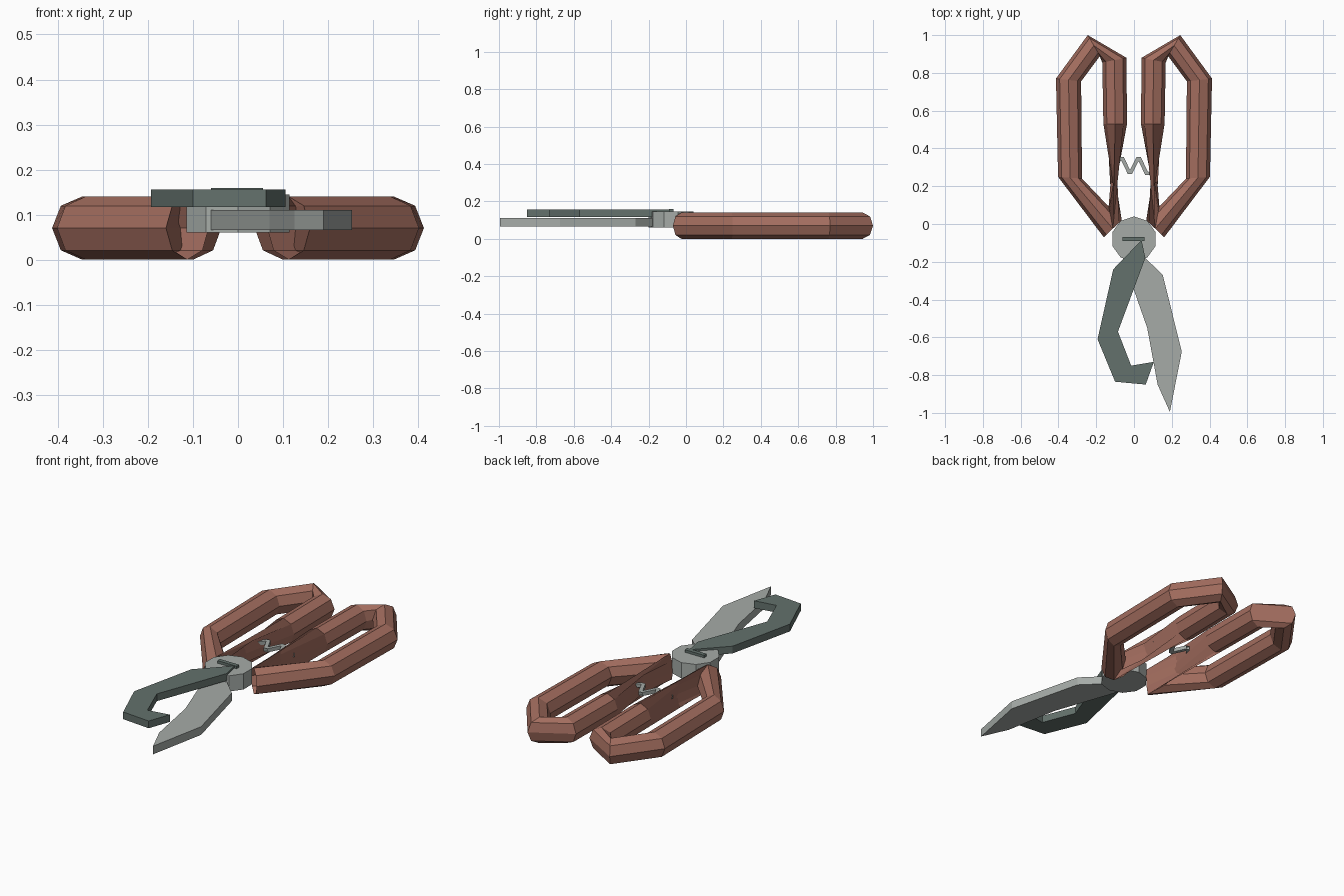
import bpy, bmesh, math
from mathutils import Vector

if "Cube" in bpy.data.objects:
    bpy.data.objects.remove(bpy.data.objects["Cube"])


def material(name, rgb):
    m = bpy.data.materials.new(name)
    m.diffuse_color = (*rgb, 1)
    m.use_nodes = True
    m.node_tree.nodes["Principled BSDF"].inputs["Base Color"].default_value = m.diffuse_color
    return m


BROWN = material("handle brown", (0.37, 0.155, 0.115))
LIGHT = material("light steel", (0.38, 0.41, 0.39))
DARK = material("dark steel", (0.125, 0.165, 0.15))


def finish(bm, name, mat):
    bmesh.ops.recalc_face_normals(bm, faces=bm.faces)
    mesh = bpy.data.meshes.new(name)
    bm.to_mesh(mesh)
    bm.free()
    mesh.materials.append(mat)
    ob = bpy.data.objects.new(name, mesh)
    bpy.context.collection.objects.link(ob)
    return ob


def sweep(name, rings, sides, z, rz, mat, closed, turn=0.0, flip=1):
    """Bridge flat rings, each given by its outer and inner xy point."""
    bm = bmesh.new()
    loops = []
    for ox, oy, ix, iy in rings:
        c = Vector(((ox + ix) / 2, (oy + iy) / 2, z))
        h = Vector(((ox - ix) / 2, (oy - iy) / 2, 0))
        loop = []
        for k in range(sides):
            a = turn + 2 * math.pi * k / sides
            p = c + h * math.cos(a) + Vector((0, 0, rz * math.sin(a)))
            loop.append(bm.verts.new((p.x * flip, p.y, p.z)))
        loops.append(loop)
    n = len(loops)
    for i in range(n if closed else n - 1):
        a, b = loops[i], loops[(i + 1) % n]
        for k in range(sides):
            j = (k + 1) % sides
            bm.faces.new((a[k], a[j], b[j], b[k]))
    if not closed:
        bm.faces.new(loops[0])
        bm.faces.new(loops[-1])
    return finish(bm, name, mat)


def plate(name, pts, z0, z1, mat):
    bm = bmesh.new()
    face = bm.faces.new([bm.verts.new((x, y, z0)) for x, y in pts])
    ext = bmesh.ops.extrude_face_region(bm, geom=[face], use_keep_orig=True)
    for v in ext["geom"]:
        if isinstance(v, bmesh.types.BMVert):
            v.co.z = z1
    return finish(bm, name, mat)


# Handles: closed octagonal loops, pinched where the inner strand crosses over
loop = [
    (-0.245, 1.0, -0.18, 0.89),
    (-0.413, 0.77, -0.28, 0.755),
    (-0.402, 0.25, -0.275, 0.24),
    (-0.16, -0.07, -0.065, 0.02),
    (-0.037, 0.53, -0.162, 0.53),
    (-0.04, 0.88, -0.168, 0.855),
]
for side, flip in (("left", 1), ("right", -1)):
    sweep(side + "_handle", loop, 8, 0.07, 0.07, BROWN, True, flip=flip)

# Zigzag spring between the handles
zig = [(-0.115, 0.29), (-0.065, 0.355), (-0.022, 0.265), (0.025, 0.355),
       (0.07, 0.26), (0.115, 0.30)]
w = 0.011
sweep("spring", [(x - w * 1.4, y, x + w * 1.4, y) for x, y in zig], 4, 0.09, 0.014,
      LIGHT, False, turn=math.pi / 4)

# Pivot disc and its screw bar
R = 0.12
plate("pivot", [(R * math.cos(math.radians(18 + 36 * k)),
                 -0.08 + R * math.sin(math.radians(18 + 36 * k))) for k in range(10)],
      0.06, 0.145, LIGHT)
plate("screw_bar", [(-0.06, -0.09), (0.055, -0.09), (0.055, -0.068), (-0.06, -0.068)],
      0.14, 0.159, DARK)

# Hooked upper blade
plate("hook_blade", [(0.04, -0.085), (0.06, -0.18), (-0.085, -0.57), (-0.015, -0.75),
                     (0.105, -0.73), (0.062, -0.85), (-0.10, -0.835), (-0.193, -0.61),
                     (-0.11, -0.24)], 0.117, 0.156, DARK)

# Pointed lower blade
plate("cutting_blade", [(-0.04, -0.085), (-0.06, -0.18), (0.07, -0.55), (0.125, -0.85),
                        (0.19, -0.995), (0.253, -0.675), (0.152, -0.27), (0.05, -0.17)],
      0.066, 0.11, LIGHT)
